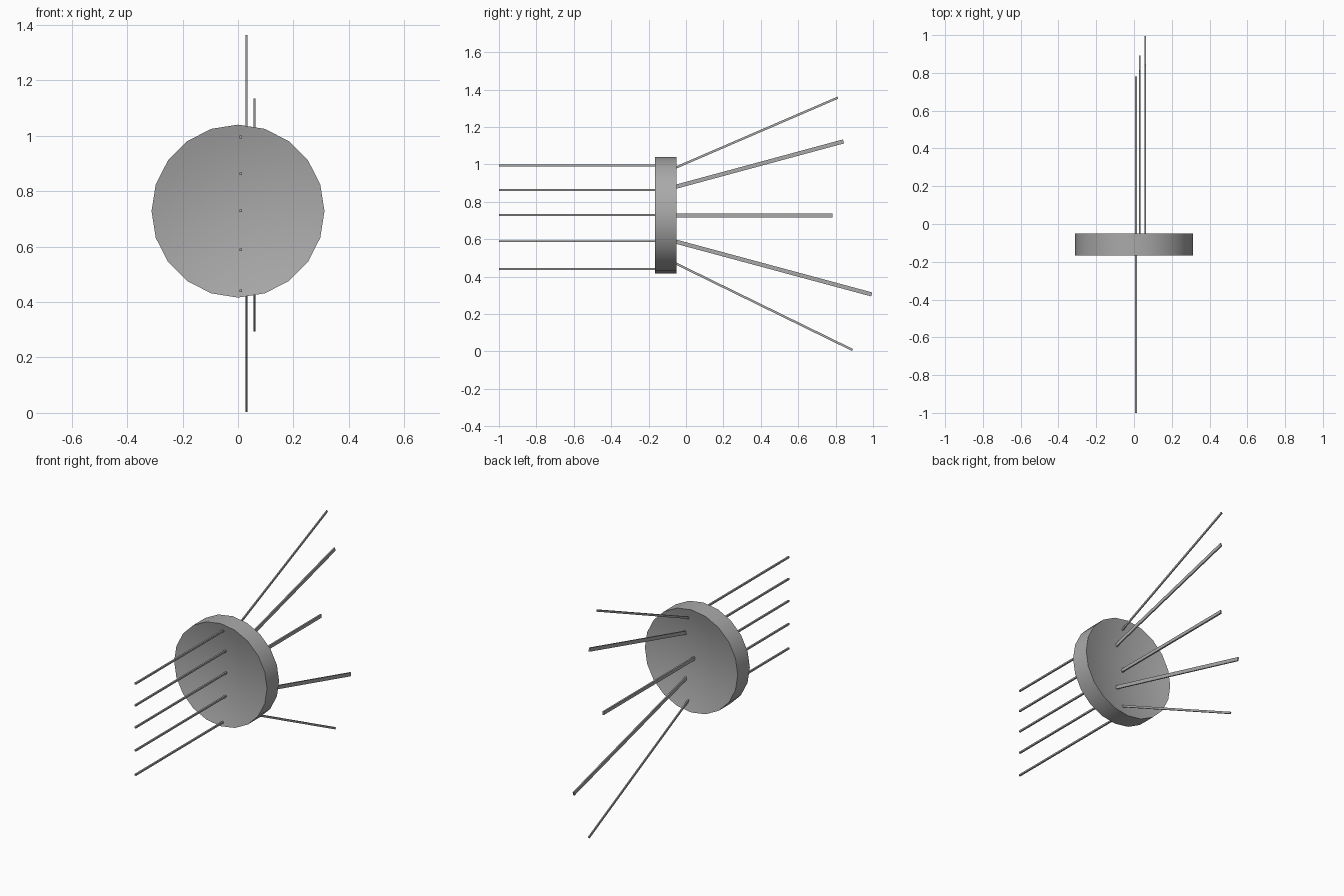
import bpy, bmesh, math
from mathutils import Vector

if "Cube" in bpy.data.objects:
    bpy.data.objects.remove(bpy.data.objects["Cube"])

grey = bpy.data.materials.new("mid grey")
grey.diffuse_color = (0.4, 0.4, 0.4, 1)
grey.use_nodes = True
grey.node_tree.nodes["Principled BSDF"].inputs["Base Color"].default_value = grey.diffuse_color


def finish(name, bm):
    bmesh.ops.recalc_face_normals(bm, faces=bm.faces)
    mesh = bpy.data.meshes.new(name)
    bm.to_mesh(mesh)
    bm.free()
    mesh.materials.append(grey)
    obj = bpy.data.objects.new(name, mesh)
    bpy.context.collection.objects.link(obj)
    return obj


# Lens: disc hollowed on both sides, turned around the y axis
R, CY, CZ, HALF, DEPTH, SIDES, RINGS = 0.312, -0.109, 0.728, 0.058, 0.042, 20, 8


def half_thickness(r):
    return HALF - DEPTH * (1 - (r / R) ** 2)


profile = [(R * i / RINGS, -half_thickness(R * i / RINGS)) for i in range(RINGS + 1)]
profile += [(r, -y) for r, y in reversed(profile)]
bm = bmesh.new()
verts = [bm.verts.new((0, CY + y, CZ + r)) for r, y in profile]
edges = [bm.edges.new(pair) for pair in zip(verts, verts[1:])]
bmesh.ops.spin(bm, geom=verts + edges, cent=(0, CY, CZ), axis=(0, 1, 0),
               angle=math.tau, steps=SIDES, use_merge=False)
bmesh.ops.remove_doubles(bm, verts=bm.verts, dist=0.0005)
lens = finish("lens", bm)
bpy.context.view_layer.objects.active = lens
lens.select_set(True)
bpy.ops.object.shade_smooth_by_angle(angle=math.radians(30))


# Rays: square-ended bars running in the y-z plane
def ray(name, x, start, end, width, height):
    a, b = Vector((x, *start)), Vector((x, *end))
    along = (b - a).normalized()
    up = Vector((1, 0, 0)).cross(along) * height / 2
    side = Vector((width / 2, 0, 0))
    bm = bmesh.new()
    ends = [[bm.verts.new(p + side * i + up * j)
             for i, j in ((-1, -1), (1, -1), (1, 1), (-1, 1))] for p in (a, b)]
    for ring in ends:
        bm.faces.new(ring)
    for k in range(4):
        n = (k + 1) % 4
        bm.faces.new((ends[0][k], ends[0][n], ends[1][n], ends[1][k]))
    finish(name, bm)


# Parallel rays entering the front
for i, z in enumerate((0.995, 0.863, 0.729, 0.589, 0.441)):
    ray(f"incoming_ray_{i + 1}", 0.01, (-1, z), (CY, z), 0.01, 0.01)

# Spreading rays leaving the back: x, height at rim plane, end point, width, height
outgoing = (
    (0.03, 0.985, (0.812, 1.357), 0.007, 0.012),
    (0.06, 0.882, (0.842, 1.123), 0.008, 0.022),
    (0.01, 0.727, (0.782, 0.727), 0.010, 0.020),
    (0.06, 0.586, (0.993, 0.305), 0.008, 0.022),
    (0.03, 0.468, (0.890, 0.008), 0.007, 0.012),
)
for i, (x, z, end, w, h) in enumerate(outgoing):
    slope = (end[1] - z) / (end[0] + 0.05)
    y0 = CY + 0.01
    ray(f"outgoing_ray_{i + 1}", x, (y0, z + slope * (y0 + 0.05)), end, w, h)
